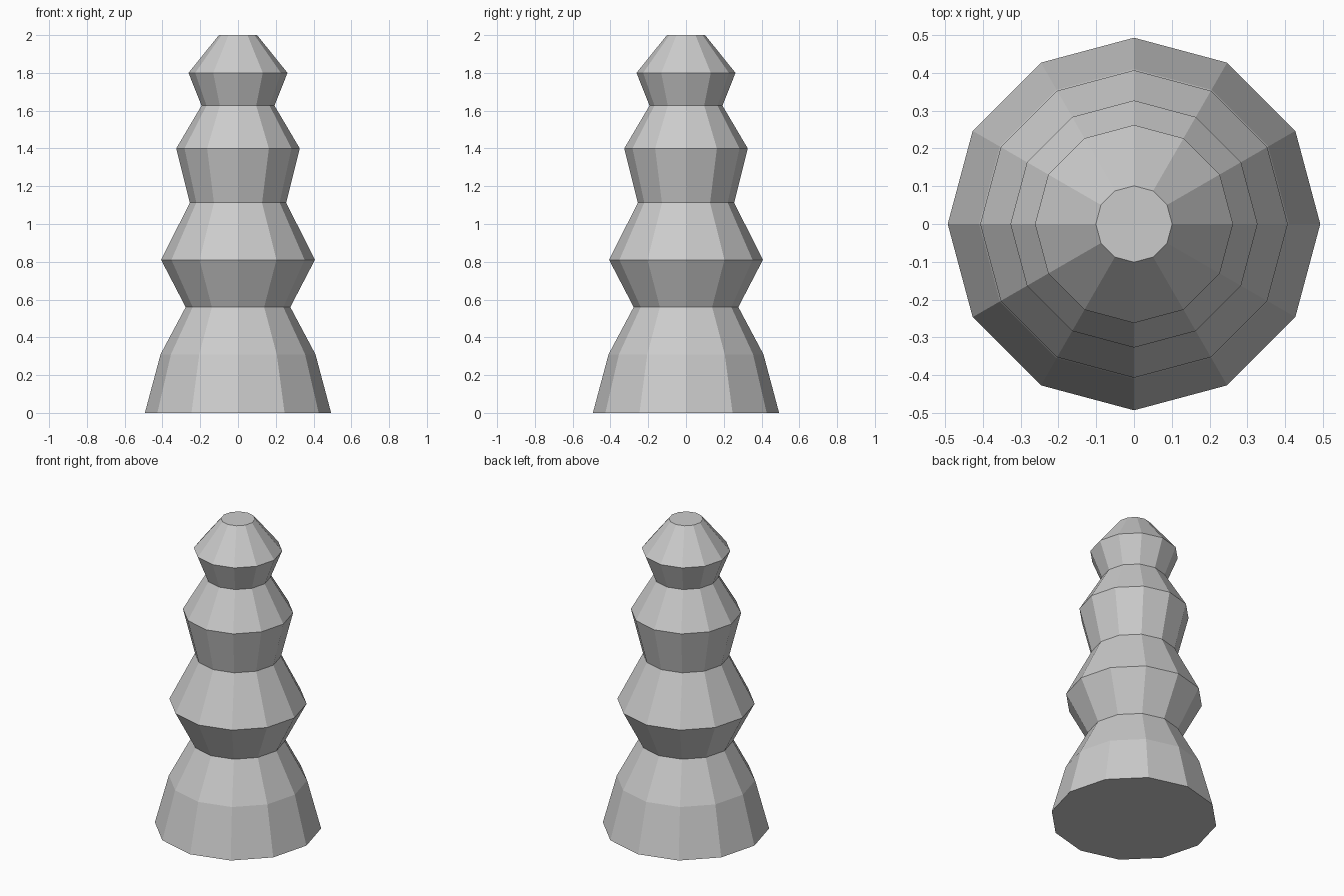
import bpy
import bmesh
from math import cos, sin, tau

if "Cube" in bpy.data.objects:
    bpy.data.objects.remove(bpy.data.objects["Cube"])

SIDES = 12
# (radius, height) from the foot to the tip
PROFILE = [(0.493, 0), (0.41, 0.31), (0.277, 0.56), (0.407, 0.81), (0.255, 1.113),
           (0.327, 1.40), (0.193, 1.627), (0.262, 1.80), (0.101, 2.0)]

# Turned body: one ring per profile point, bridged with flat quads
bm = bmesh.new()
rings = [[bm.verts.new((r * cos(tau * i / SIDES), r * sin(tau * i / SIDES), z))
          for i in range(SIDES)] for r, z in PROFILE]
for low, high in zip(rings, rings[1:]):
    for i in range(SIDES):
        j = (i + 1) % SIDES
        bm.faces.new((low[i], low[j], high[j], high[i]))

# Flat bottom and top caps
bm.faces.new(rings[0][::-1])
bm.faces.new(rings[-1])

mesh = bpy.data.meshes.new("tiered_body")
bm.to_mesh(mesh)
bm.free()
bpy.context.collection.objects.link(bpy.data.objects.new("tiered_body", mesh))
